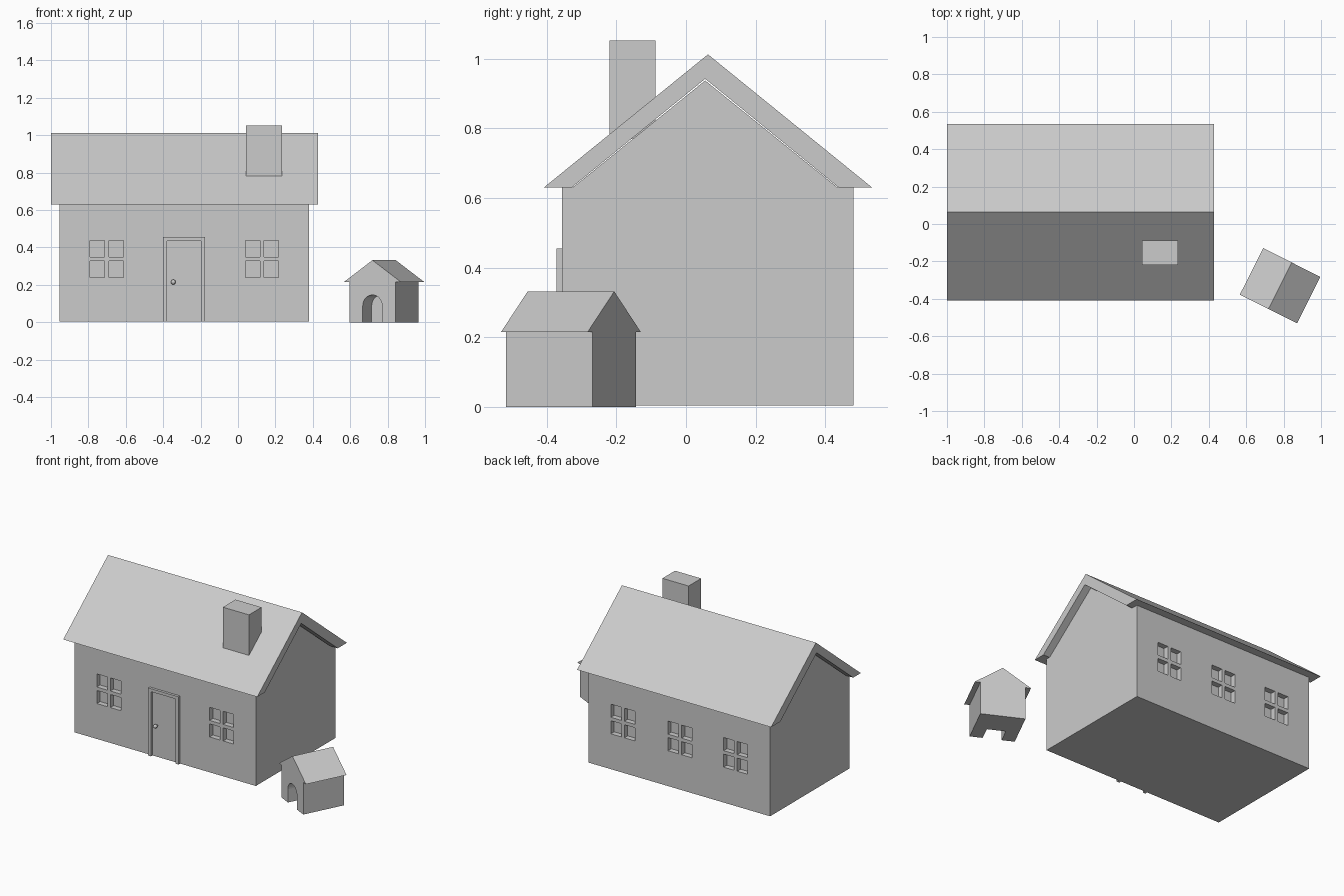
import bpy, bmesh
from math import radians, sin, cos, pi
from mathutils import Matrix, Vector

if "Cube" in bpy.data.objects:
    bpy.data.objects.remove(bpy.data.objects["Cube"])


def make(name, bm):
    bmesh.ops.recalc_face_normals(bm, faces=bm.faces)
    mesh = bpy.data.meshes.new(name)
    bm.to_mesh(mesh)
    bm.free()
    ob = bpy.data.objects.new(name, mesh)
    bpy.context.collection.objects.link(ob)
    return ob


def boxes(name, ranges):
    # each range is (x0, x1, y0, y1, z0, z1)
    bm = bmesh.new()
    for x0, x1, y0, y1, z0, z1 in ranges:
        m = (Matrix.Translation(((x0 + x1) / 2, (y0 + y1) / 2, (z0 + z1) / 2))
             @ Matrix.Diagonal((x1 - x0, y1 - y0, z1 - z0, 1)))
        bmesh.ops.create_cube(bm, size=1, matrix=m)
    return make(name, bm)


def prism(name, profile, a, b, axis):
    # extrude a 2D profile (horizontal, z) along x or y
    bm = bmesh.new()
    place = (lambda h, z, t: (t, h, z)) if axis == 'x' else (lambda h, z, t: (h, t, z))
    face = bm.faces.new([bm.verts.new(place(h, z, a)) for h, z in profile])
    res = bmesh.ops.extrude_face_region(bm, geom=[face])
    verts = [v for v in res['geom'] if isinstance(v, bmesh.types.BMVert)]
    bmesh.ops.translate(bm, verts=verts, vec=Vector(place(0, 0, b - a)))
    return make(name, bm)


def cut(ob, cutter):
    mod = ob.modifiers.new("cut", 'BOOLEAN')
    mod.operation = 'DIFFERENCE'
    mod.solver = 'EXACT'
    mod.object = cutter
    cutter.hide_render = True
    cutter.hide_set(True)


# House walls with gables
walls = prism("house_walls", [(-.355, .005), (.48, .005), (.48, .63), (.435, .63),
                              (.055, .937), (-.325, .63), (-.355, .63)], -.955, .38, 'x')

# Recessed four-pane windows: two in front, three at the back
panes = []
for y0, y1, lefts in ((-.45, -.32, (-.79, .04)), (.445, .55, (-.79, -.38, .04))):
    for x in lefts:
        for dx in (0, .1):
            for z in (.24, .35):
                panes.append((x + dx, x + dx + .077, y0, y1, z, z + .087))
cut(walls, boxes("window_cutter", panes))

# Roof slab
prism("house_roof", [(-.408, .63), (.063, 1.012), (.534, .63), (.438, .63),
                     (.055, .942), (-.328, .63)], -1, .427, 'x')

# Chimney
boxes("chimney", [(.043, .235, -.22, -.088, .77, 1.052)])

# Door frame and knob
prism("door_frame", [(-.4, .005), (-.4, .455), (-.177, .455), (-.177, .005),
                     (-.198, .005), (-.198, .435), (-.38, .435), (-.38, .005)],
      -.372, -.35, 'y')
bm = bmesh.new()
bmesh.ops.create_uvsphere(bm, u_segments=16, v_segments=8, radius=.013,
                          matrix=Matrix.Translation((-.346, -.375, .215)))
bmesh.ops.create_cone(bm, cap_ends=True, segments=12, radius1=.006, radius2=.006, depth=.03,
                      matrix=Matrix.Translation((-.346, -.36, .215)) @ Matrix.Rotation(pi / 2, 4, 'X'))
make("door_knob", bm)

# Kennel: one gabled block with an arched doorway, turned towards the house
pose = Matrix.Translation((.781, -.33, 0)) @ Matrix.Rotation(radians(-26.7), 4, 'Z')
kennel = prism("kennel", [(-.1375, 0), (.1375, 0), (.1375, .215), (.171, .215),
                          (0, .332), (-.171, .215), (-.1375, .215)], -.139, .139, 'y')
arch = [(.058 * cos(pi * i / 16), .088 + .058 * sin(pi * i / 16)) for i in range(17)]
doorway = prism("kennel_door_cutter", [(.058, -.05)] + arch + [(-.058, -.05)], -.2, -.032, 'y')
cut(kennel, doorway)
for ob in (kennel, doorway):
    ob.matrix_world = pose
